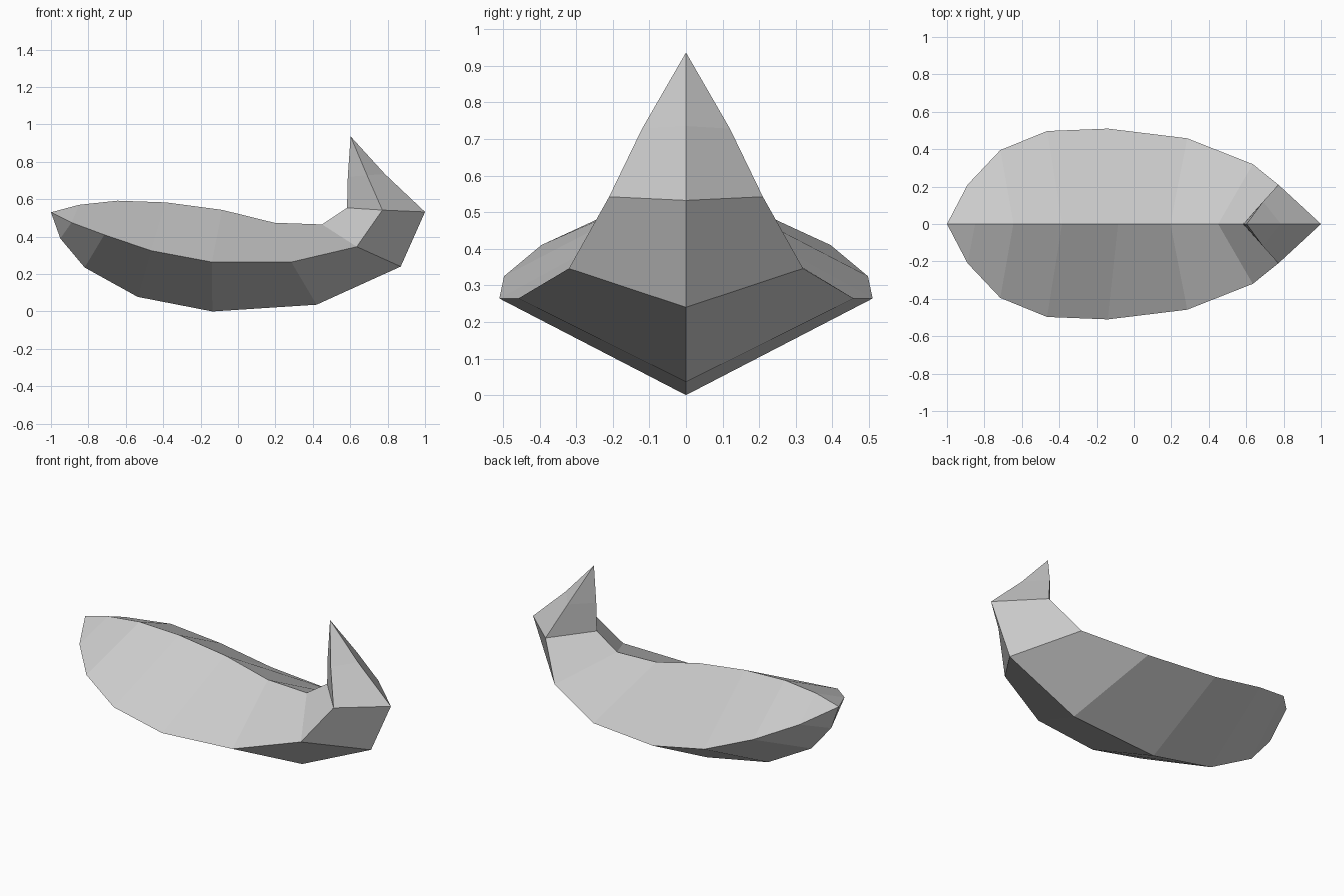
import bpy
import bmesh

# Remove the default cube
cube = bpy.data.objects.get("Cube")
if cube:
    bpy.data.objects.remove(cube, do_unlink=True)


def make_material(name, colour):
    mat = bpy.data.materials.new(name)
    mat.use_nodes = True
    mat.diffuse_color = colour
    mat.node_tree.nodes["Principled BSDF"].inputs["Base Color"].default_value = colour
    return mat


def loft(name, start, sections, end, material):
    """Skin diamond-shaped sections between two pointed ends."""
    bm = bmesh.new()
    first, last = bm.verts.new(start), bm.verts.new(end)
    rings = []
    for (bx, bz), (sx, sy, sz), (tx, tz) in sections:
        corners = [(bx, 0, bz), (sx, -sy, sz), (tx, 0, tz), (sx, sy, sz)]
        rings.append([bm.verts.new(co) for co in corners])
    count = len(rings[0])
    for i in range(count):
        j = (i + 1) % count
        bm.faces.new((first, rings[0][i], rings[0][j]))
        bm.faces.new((last, rings[-1][j], rings[-1][i]))
        for a, b in zip(rings, rings[1:]):
            bm.faces.new((a[i], b[i], b[j], a[j]))
    bmesh.ops.recalc_face_normals(bm, faces=bm.faces[:])
    mesh = bpy.data.meshes.new(name)
    bm.to_mesh(mesh)
    bm.free()
    mesh.materials.append(material)
    obj = bpy.data.objects.new(name, mesh)
    bpy.context.collection.objects.link(obj)
    return obj


# Each section: keel (x, z), side corner (x, y, z), ridge (x, z)
sections = [
    ((-0.95, 0.39), (-0.89, 0.21, 0.475), (-0.85, 0.57)),
    ((-0.82, 0.235), (-0.715, 0.395, 0.41), (-0.645, 0.592)),
    ((-0.537, 0.078), (-0.465, 0.497, 0.325), (-0.385, 0.583)),
    ((-0.137, 0.0), (-0.14, 0.51, 0.264), (-0.085, 0.543)),
    ((0.42, 0.036), (0.285, 0.458, 0.264), (0.195, 0.474)),
    ((0.87, 0.24), (0.635, 0.32, 0.346), (0.45, 0.465)),
    # Upturned pointed tail
    ((1.0, 0.532), (0.772, 0.21, 0.542), (0.583, 0.554)),
    ((0.785, 0.735), (0.69, 0.12, 0.728), (0.587, 0.72)),
]

grey = make_material("light grey", (0.6, 0.6, 0.6, 1))
loft("curved_body", (-1, 0, 0.53), sections, (0.602, 0, 0.936), grey)
